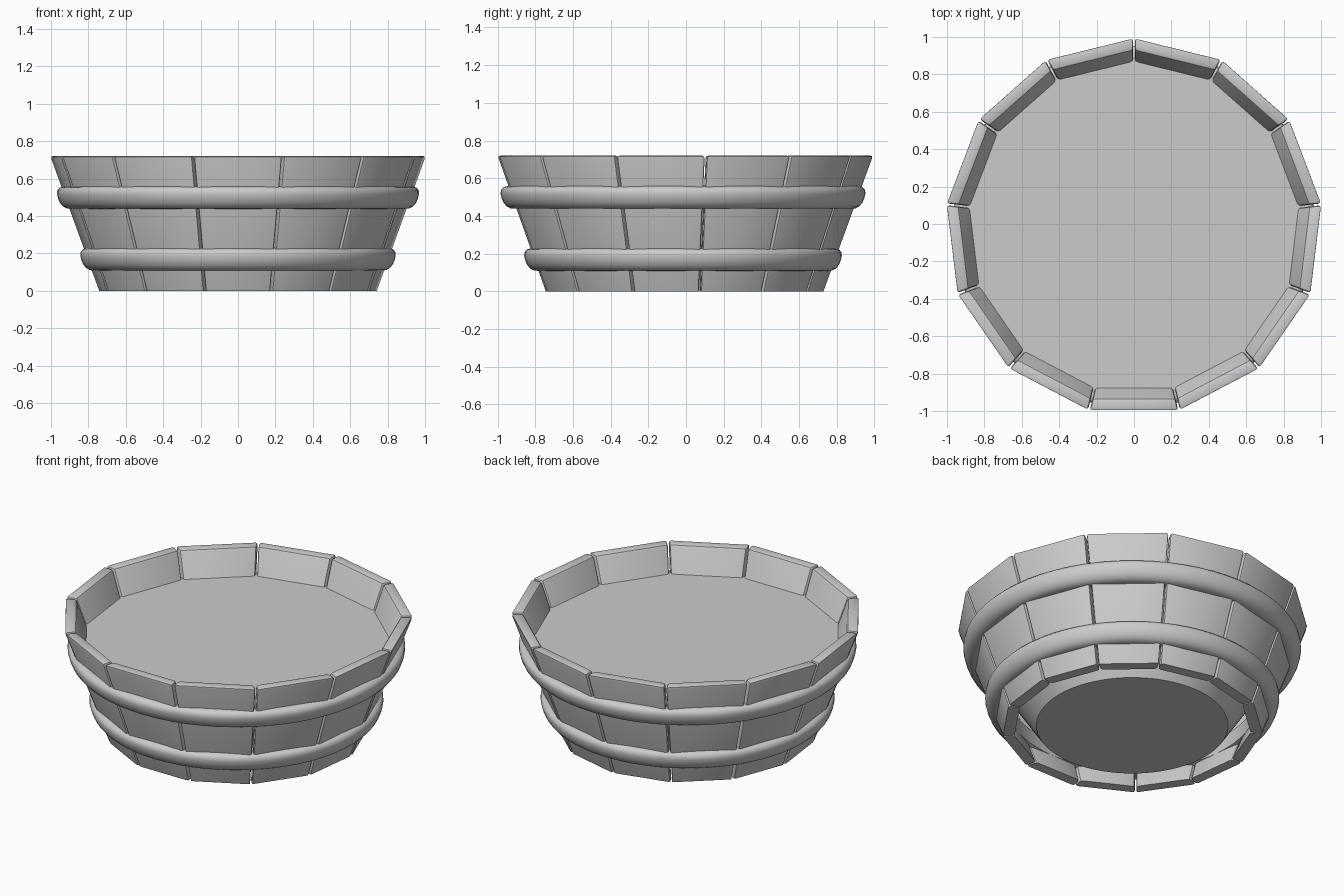
import bpy, bmesh, math
from mathutils import Vector

if "Cube" in bpy.data.objects:
    bpy.data.objects.remove(bpy.data.objects["Cube"])

N = 13            # number of staves
H = 0.72          # tub height
OFF_Y = -0.016    # odd stave count, so the ring sits slightly forward
R_BOT, R_TOP = 0.75, 1.013


def finish(bm, name, smooth=None):
    bmesh.ops.recalc_face_normals(bm, faces=bm.faces)
    me = bpy.data.meshes.new(name)
    bm.to_mesh(me)
    bm.free()
    ob = bpy.data.objects.new(name, me)
    ob.location.y = OFF_Y
    bpy.context.collection.objects.link(ob)
    if smooth:
        bpy.ops.object.select_all(action='DESELECT')
        ob.select_set(True)
        bpy.context.view_layer.objects.active = ob
        bpy.ops.object.shade_smooth_by_angle(angle=math.radians(smooth))
    return ob


def lathe(name, profile, steps, closed, smooth):
    """Revolve (radius, z) points around the z axis."""
    bm = bmesh.new()
    rings = []
    for i in range(steps):
        a = 2 * math.pi * i / steps
        rings.append([bm.verts.new((r * math.cos(a), r * math.sin(a), z)) for r, z in profile])
    n = len(profile)
    for i in range(steps):
        a, b = rings[i], rings[(i + 1) % steps]
        for j in range(n if closed else n - 1):
            k = (j + 1) % n
            bm.faces.new((a[j], b[j], b[k], a[k]))
    if not closed:
        bm.faces.new([r[0] for r in rings])
        bm.faces.new([r[-1] for r in rings])
    return finish(bm, name, smooth)


# Staves: tapered, outward-leaning planks with softened edges
def stave(index, thick=0.066, gap=0.005, bevel=0.014):
    mid = -math.pi / 2 + index * 2 * math.pi / N
    out = Vector((math.cos(mid), math.sin(mid), 0))
    side = Vector((-math.sin(mid), math.cos(mid), 0))
    half = math.pi / N
    bm = bmesh.new()
    loops = []
    for R, z in ((R_BOT, 0), (R_TOP, H)):
        d_out = R * math.cos(half)
        d_in = d_out - thick
        loop = []
        for d, s in ((d_out, -1), (d_out, 1), (d_in, 1), (d_in, -1)):
            p = out * d + side * s * (d * math.tan(half) - gap)
            loop.append(bm.verts.new((p.x, p.y, z)))
        loops.append(loop)
    lo, hi = loops
    bm.faces.new(lo)
    bm.faces.new(hi)
    for j in range(4):
        k = (j + 1) % 4
        bm.faces.new((lo[j], lo[k], hi[k], hi[j]))
    bmesh.ops.recalc_face_normals(bm, faces=bm.faces)
    edges = [e for e in bm.edges if max(v.co.z for v in e.verts) > 0.1]
    bmesh.ops.bevel(bm, geom=edges, offset=bevel, segments=2, profile=0.5, affect='EDGES')
    finish(bm, f"stave_{index + 1}", 30)


for i in range(N):
    stave(i)

# Hoops: rounded bands that follow the lean of the staves
HOOP = [(-0.075, 0.045), (-0.02, 0.060), (0.025, 0.060), (0.047, 0.054), (0.060, 0.040),
        (0.062, 0.020), (0.056, -0.005), (0.046, -0.028), (0.030, -0.047),
        (0.010, -0.058), (-0.02, -0.060), (-0.075, -0.045)]
for name, r, z in (("lower_hoop", 0.781, 0.168), ("upper_hoop", 0.906, 0.498)):
    lathe(name, [(r + dr, z + dz) for dr, dz in HOOP], 64, True, 40)

# Contents: solid tapered filling with a flat surface below the rim
lathe("filling", [(0.55, 0.01), (0.905, 0.56)], 64, False, 30)
